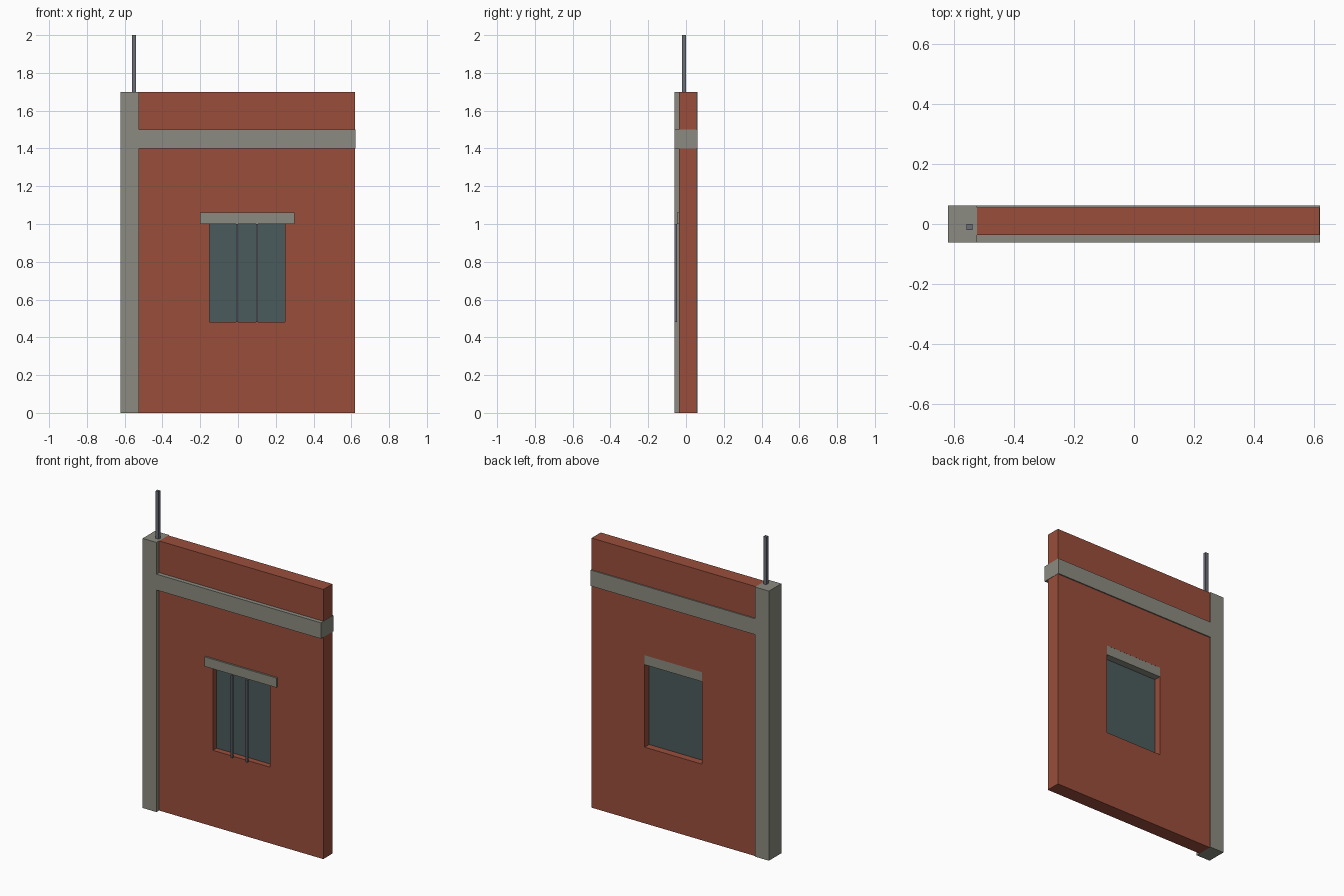
import bpy
import bmesh

if "Cube" in bpy.data.objects:
    bpy.data.objects.remove(bpy.data.objects["Cube"])


def material(name, rgb):
    m = bpy.data.materials.new(name)
    m.diffuse_color = (*rgb, 1)
    m.use_nodes = True
    m.node_tree.nodes["Principled BSDF"].inputs["Base Color"].default_value = m.diffuse_color
    return m


brick = material("brick red", (0.32, 0.077, 0.043))
concrete = material("concrete grey", (0.26, 0.26, 0.22))
glass = material("window glass", (0.07, 0.105, 0.108))
steel = material("steel", (0.145, 0.15, 0.18))


def box(name, x, y, z, mat):
    """Axis-aligned box from (min, max) ranges."""
    bm = bmesh.new()
    bmesh.ops.create_cube(bm, size=1)
    for v in bm.verts:
        v.co = [r[0] if c < 0 else r[1] for c, r in zip(v.co, (x, y, z))]
    mesh = bpy.data.meshes.new(name)
    bm.to_mesh(mesh)
    bm.free()
    mesh.materials.append(mat)
    ob = bpy.data.objects.new(name, mesh)
    bpy.context.collection.objects.link(ob)
    return ob


# brick wall with a window opening that reaches the top of the lintel
wall = box("brick_wall", (-0.525, 0.62), (-0.036, 0.055), (0, 1.7), brick)
cutter = box("window_cutter", (-0.15, 0.25), (-0.2, 0.2), (0.48, 1.06), brick)
cutter.hide_render = True
cutter.hide_set(True)
cut = wall.modifiers.new("window_opening", "BOOLEAN")
cut.operation = "DIFFERENCE"
cut.solver = "EXACT"
cut.object = cutter

# concrete frame
box("corner_column", (-0.622, -0.525), (-0.062, 0.062), (0, 1.7), concrete)
box("ring_beam", (-0.525, 0.622), (-0.062, 0.062), (1.4, 1.5), concrete)
box("window_lintel", (-0.2, 0.3), (-0.047, 0.0545), (1.0, 1.06), concrete)

# window pane and security bars
box("window_pane", (-0.15, 0.25), (0.0, 0.01), (0.48, 1.0), glass)
for i, x in enumerate((-0.005, 0.1)):
    box(f"window_bar_{i + 1}", (x - 0.006, x + 0.006), (-0.06, -0.048), (0.48, 1.0), steel)

# reinforcement rod standing out of the column
box("reinforcement_rod", (-0.56, -0.54), (-0.02, 0.0), (1.6, 2.0), steel)
